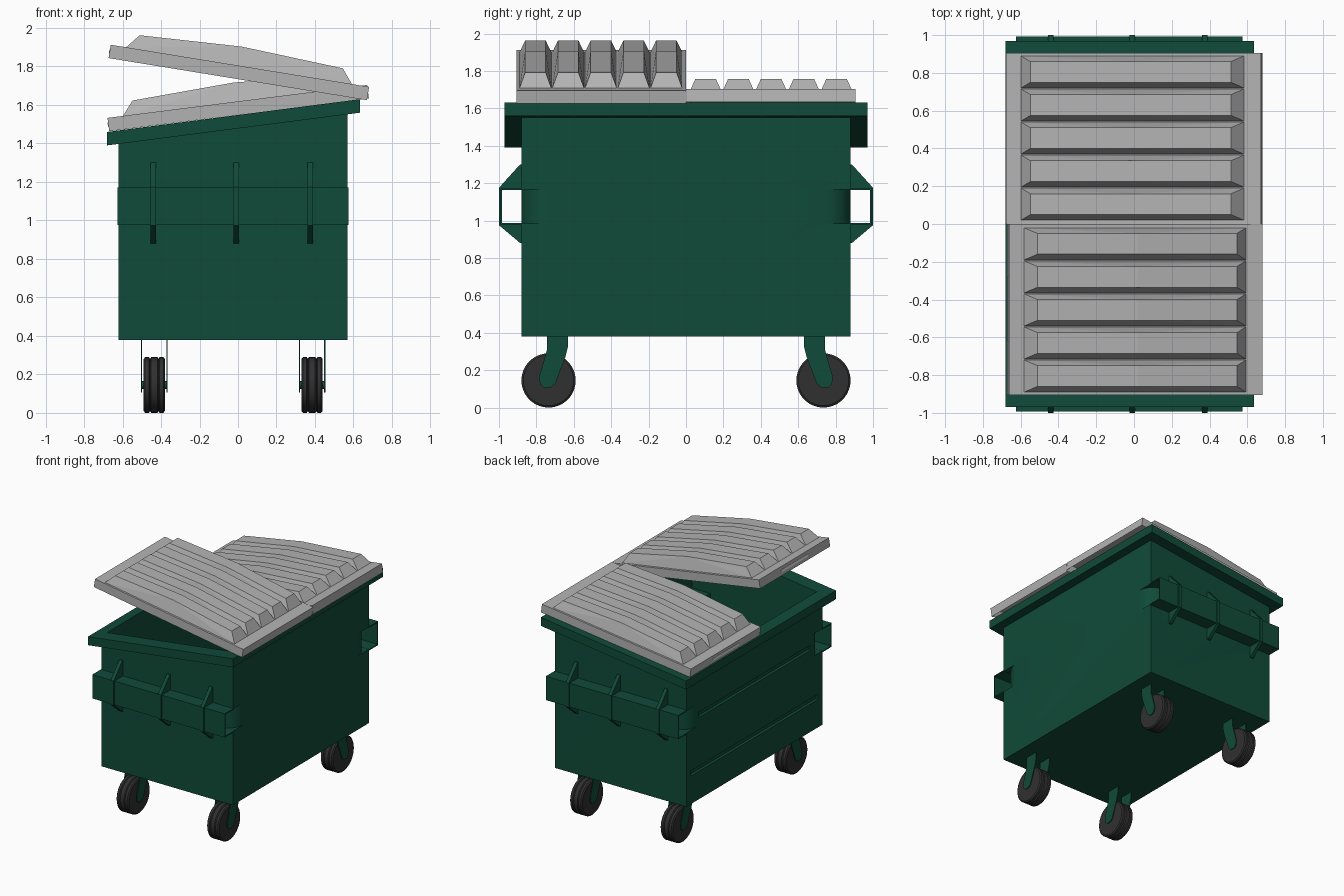
import bpy, bmesh, math
from mathutils import Matrix, Vector

if "Cube" in bpy.data.objects:
    bpy.data.objects.remove(bpy.data.objects["Cube"])


def material(name, rgb):
    m = bpy.data.materials.new(name)
    m.use_nodes = True
    m.diffuse_color = (*rgb, 1)
    m.node_tree.nodes["Principled BSDF"].inputs["Base Color"].default_value = (*rgb, 1)
    return m


GREEN = material("dark green paint", (0.005, 0.07, 0.04))
GREY = material("light grey plastic", (0.45, 0.45, 0.45))
BLACK = material("black rubber", (0.03, 0.03, 0.03))
WHITE = material("white grip", (0.85, 0.85, 0.85))


def finish(name, bm, mat):
    bmesh.ops.recalc_face_normals(bm, faces=bm.faces[:])
    mesh = bpy.data.meshes.new(name)
    bm.to_mesh(mesh)
    bm.free()
    ob = bpy.data.objects.new(name, mesh)
    mesh.materials.append(mat)
    bpy.context.collection.objects.link(ob)
    return ob


def prism(name, pts, axis, a, b, mat=GREEN):
    """Extrude a flat outline along an axis from a to b."""
    place = {"x": lambda p, t: (t, p[0], p[1]),
             "y": lambda p, t: (p[0], t, p[1]),
             "z": lambda p, t: (p[0], p[1], t)}[axis]
    bm = bmesh.new()
    face = bm.faces.new([bm.verts.new(place(p, a)) for p in pts])
    out = bmesh.ops.extrude_face_region(bm, geom=[face])
    shift = Vector(place((0, 0), b - a))
    bmesh.ops.translate(bm, vec=shift,
                        verts=[v for v in out["geom"] if isinstance(v, bmesh.types.BMVert)])
    return finish(name, bm, mat)


def box(name, x0, x1, y0, y1, z0, z1, mat=GREEN):
    return prism(name, [(x0, y0), (x1, y0), (x1, y1), (x0, y1)], "z", z0, z1, mat)


def activate(ob):
    bpy.ops.object.select_all(action="DESELECT")
    ob.select_set(True)
    bpy.context.view_layer.objects.active = ob


def cut(ob, cutter, keep=False):
    mod = ob.modifiers.new("cut", "BOOLEAN")
    mod.operation, mod.solver, mod.object = "DIFFERENCE", "EXACT", cutter
    activate(ob)
    bpy.ops.object.modifier_apply(modifier=mod.name)
    if not keep:
        bpy.data.objects.remove(cutter)


def smooth(ob, degrees=35):
    activate(ob)
    bpy.ops.object.shade_smooth_by_angle(angle=math.radians(degrees))


# Sloped body and overhanging rim, hollowed by one cavity
body = prism("body", [(-0.62, 0.38), (0.57, 0.38), (0.57, 1.59), (-0.62, 1.43)], "y", -0.88, 0.88)
rim = prism("rim", [(-0.68, 1.39), (0.635, 1.56), (0.635, 1.63), (-0.68, 1.46)], "y", -0.97, 0.97)
cavity = box("cavity", -0.59, 0.54, -0.85, 0.85, 0.41, 2)
cut(rim, cavity, keep=True)
CORNERS = [(end, side) for end in (-1, 1) for side in (-1, 1)]
MID = -0.025
for end, side in CORNERS:
    xs = sorted((MID + end * 0.4, MID + end * 0.65))
    ys = sorted((side * 0.69, side * 0.9))
    cut(cavity, box("housing", *xs, *ys, 0.95, 1.2))
cut(body, cavity)

# Rounded lead-ins at the ends of the fork sleeves
for end, side in CORNERS:
    arc = [(0.455 + 0.14 * math.sin(t), 0.74 + 0.14 * math.cos(t))
           for t in [i * math.pi / 16 for i in range(9)]]
    outline = arc + [(0.63, 0.74), (0.63, 0.93), (0.455, 0.93)]
    cut(body, prism("notch", [(MID + end * x, side * y) for x, y in outline], "z", 0.985, 1.165))

# Pressed grooves along the low side
for z, reach in ((0.63, 0.82), (1.07, 0.72)):
    cut(body, prism("groove", [(-0.64, z - 0.03), (-0.605, z - 0.015),
                               (-0.605, z + 0.015), (-0.64, z + 0.03)], "y", -reach, reach))
smooth(body, 25)

# Fork sleeves with wrap-around gussets
SLEEVE = [(0.875, 0.977), (0.992, 0.977), (0.992, 1.172), (0.875, 1.172),
          (0.875, 1.163), (0.984, 1.163), (0.984, 0.986), (0.875, 0.986)]
GUSSET = [(0.875, 1.3), (0.887, 1.3), (1, 1.175), (1, 0.975), (0.887, 0.88),
          (0.875, 0.88), (0.875, 0.98), (0.988, 0.98), (0.988, 1.168), (0.875, 1.168)]
for side, label in ((-1, "front"), (1, "back")):
    prism(label + "_fork_sleeve", [(side * y, z) for y, z in SLEEVE], "x", -0.625, 0.575)
    for x in (-0.44, -0.01, 0.375):
        prism(label + "_gusset", [(side * y, z) for y, z in GUSSET], "x", x - 0.014, x + 0.014)


# Casters: grooved wheel, two swept fork plates and an axle
TREAD = [(-0.055, 0), (-0.055, 0.135), (-0.047, 0.145), (-0.028, 0.145), (-0.022, 0.136),
         (-0.016, 0.145), (0.016, 0.145), (0.022, 0.136), (0.028, 0.145), (0.047, 0.145),
         (0.055, 0.135), (0.055, 0)]
PLATE = [(0.63, 0.385), (0.743, 0.385), (0.743, 0.31), (0.785, 0.165), (0.78, 0.125),
         (0.76, 0.107), (0.725, 0.107), (0.7, 0.125), (0.645, 0.27), (0.63, 0.33)]


def lathe(name, profile, centre, mat):
    bm = bmesh.new()
    verts = [bm.verts.new((x, 0, r)) for x, r in profile]
    edges = [bm.edges.new(pair) for pair in zip(verts, verts[1:])]
    bmesh.ops.spin(bm, geom=verts + edges, cent=(0, 0, 0), axis=(1, 0, 0),
                   angle=math.tau, steps=36)
    bmesh.ops.remove_doubles(bm, verts=bm.verts[:], dist=0.0005)
    ob = finish(name, bm, mat)
    ob.location = centre
    smooth(ob)


for x in (-0.435, 0.385):
    for side in (-1, 1):
        centre = (x, side * 0.735, 0.145)
        lathe("wheel", TREAD, centre, BLACK)
        lathe("axle", [(-0.066, 0), (-0.066, 0.02), (0.066, 0.02), (0.066, 0)], centre, GREEN)
        for px in (x - 0.066, x + 0.066):
            prism("caster_plate", [(side * y, z) for y, z in PLATE], "x", px - 0.003, px + 0.003)


# Ribbed lids, built from the hinge edge towards -x
LENGTH, WIDTH = 1.36, 0.905


def lid(name, side, hinge, degrees):
    bm = bmesh.new()
    bmesh.ops.create_cube(bm, size=1, matrix=Matrix.Translation(
        (-LENGTH / 2, side * WIDTH / 2, 0.035)) @ Matrix.Diagonal((LENGTH, WIDTH, 0.07, 1)))
    bm.normal_update()
    under = [f for f in bm.faces if f.normal.z < -0.9]
    bmesh.ops.inset_region(bm, faces=under, thickness=0.03)
    bmesh.ops.translate(bm, verts=under[0].verts[:], vec=(0, 0, 0.05))
    for i in range(5):
        yc = side * (0.105 + 0.175 * i)
        pts = []
        for w in (-1, 1):
            pts += [(dx, yc + w * 0.085, 0.069) for dx in (-0.595, 0.595)]
            pts += [(dx, yc + w * 0.055, h) for dx, h in ((-0.535, 0.143), (0, 0.17), (0.535, 0.143))]
        verts = [bm.verts.new((dx - 0.685, y, z)) for dx, y, z in pts]
        bmesh.ops.convex_hull(bm, input=verts)
    ob = finish(name, bm, GREY)
    grip = box(name + "_grip", -LENGTH - 0.003, -LENGTH + 0.003,
               side * 0.45 - 0.17, side * 0.45 + 0.17, 0.025, 0.045, WHITE)
    for part in (ob, grip):
        part.location = hinge
        part.rotation_euler.y = math.radians(degrees)


lid("raised_lid", -1, (0.67, 0, 1.625), 9.25)
lid("closed_lid", 1, (0.68, 0, 1.634), -7.2)
